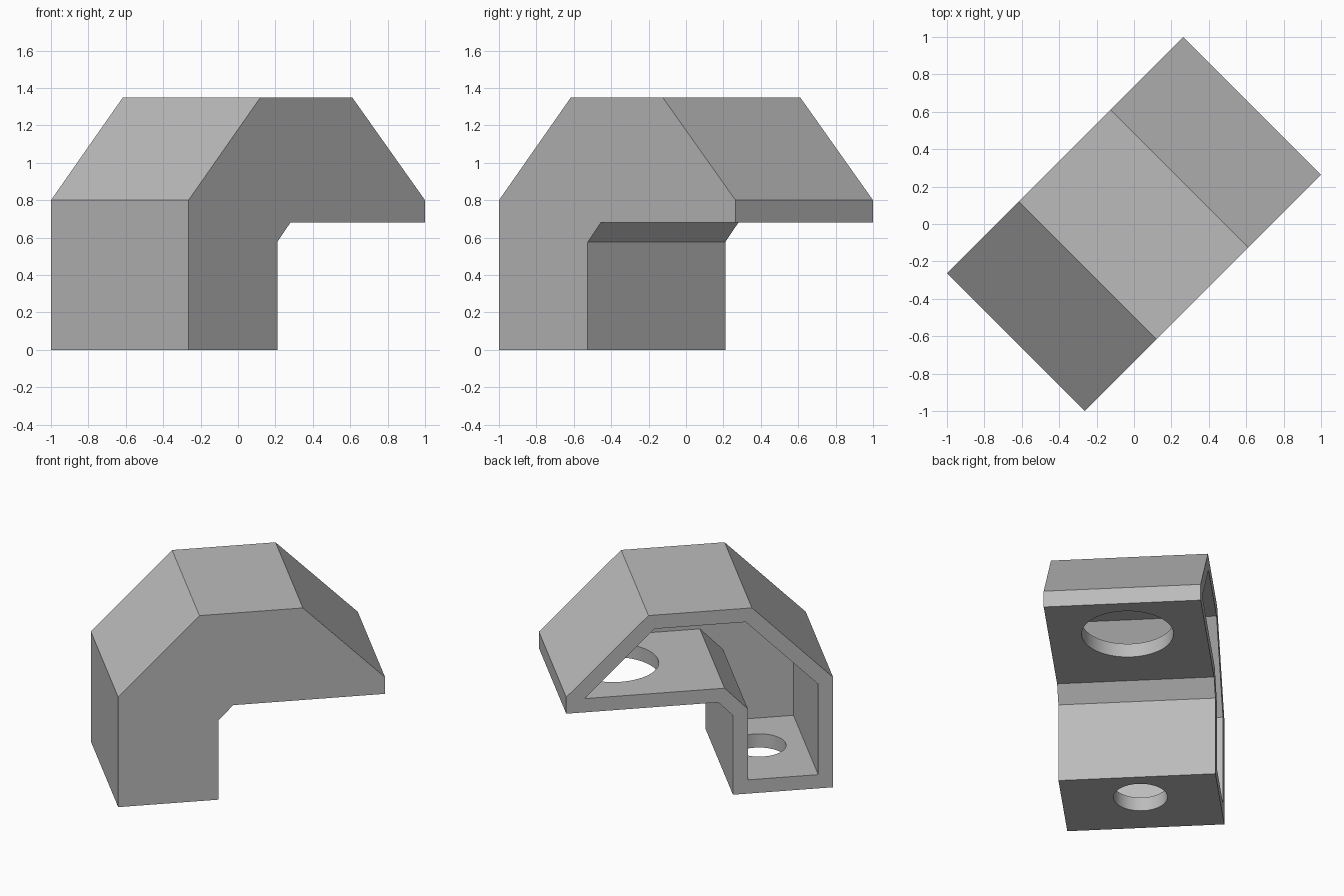
import bpy, bmesh, math
from mathutils import Matrix, Vector

if "Cube" in bpy.data.objects:
    bpy.data.objects.remove(bpy.data.objects["Cube"], do_unlink=True)

HALF = 0.52          # half of the width
WALL = 0.1           # shell thickness
TURN = Matrix.Rotation(math.radians(45), 4, 'Z')

grey = bpy.data.materials.new("plain_grey")
grey.use_nodes = True
COLOUR = (0.5, 0.5, 0.5, 1)
grey.diffuse_color = COLOUR
grey.node_tree.nodes["Principled BSDF"].inputs["Base Color"].default_value = COLOUR


def finish(name, bm):
    """Turn the part to its diagonal stance and link it."""
    bmesh.ops.recalc_face_normals(bm, faces=bm.faces)
    bmesh.ops.transform(bm, matrix=TURN, verts=bm.verts)
    mesh = bpy.data.meshes.new(name)
    bm.to_mesh(mesh)
    bm.free()
    mesh.materials.append(grey)
    ob = bpy.data.objects.new(name, mesh)
    bpy.context.collection.objects.link(ob)
    return ob


def extrude_profile(name, points, y0, y1):
    bm = bmesh.new()
    face = bm.faces.new([bm.verts.new((x, y0, z)) for x, z in points])
    new = bmesh.ops.extrude_face_region(bm, geom=[face])["geom"]
    bmesh.ops.translate(bm, vec=(0, y1 - y0, 0),
                        verts=[v for v in new if isinstance(v, bmesh.types.BMVert)])
    return finish(name, bm)


def drill(name, x, radius, z0, z1):
    bm = bmesh.new()
    bmesh.ops.create_cone(bm, cap_ends=True, segments=64, radius1=radius, radius2=radius,
                          depth=z1 - z0, matrix=Matrix.Translation((x, 0, (z0 + z1) / 2)))
    return finish(name, bm)


def inset(points, d):
    """Mitred inward offset of a clockwise profile."""
    out = []
    for i, p in enumerate(points):
        p = Vector(p)
        a = (p - Vector(points[i - 1])).normalized()
        b = (Vector(points[(i + 1) % len(points)]) - p).normalized()
        na, nb = Vector((a.y, -a.x)), Vector((b.y, -b.x))
        out.append(p + (na + nb) * d / (1 + na.dot(nb)))
    return out


# Side profile: leg, sloped hood, blunt tip, chamfered inner corner
start = [(-0.894, 0), (-0.894, 0.8), (-0.35, 1.35), (0.343, 1.35)]
tip = [(0.894, 0.8), (0.894, 0.68)]
end = [(-0.124, 0.68), (-0.223, 0.576), (-0.223, 0)]
housing = extrude_profile("hollow_elbow_housing", start + tip + end, -HALF, HALF)

# Cavity open on one side; its tip runs to a point
cavity_profile = inset(start + [(1.014, 0.68)] + end, WALL)
cutters = [
    extrude_profile("cavity_cutter", cavity_profile, -HALF + WALL, HALF + 0.1),
    drill("floor_hole_cutter", -0.49, 0.178, -0.1, 0.2),
    drill("overhang_hole_cutter", 0.49, 0.303, 0.6, 0.785),
]
bpy.context.view_layer.objects.active = housing
for cutter in cutters:
    cutter.hide_render = True
    mod = housing.modifiers.new(cutter.name, 'BOOLEAN')
    mod.operation = 'DIFFERENCE'
    mod.solver = 'EXACT'
    mod.object = cutter
    bpy.ops.object.modifier_apply(modifier=mod.name)
    bpy.data.objects.remove(cutter, do_unlink=True)

# Smooth hole walls, crisp edges elsewhere
for ob in bpy.context.selected_objects:
    ob.select_set(False)
housing.select_set(True)
bpy.ops.object.shade_smooth_by_angle(angle=math.radians(30))
